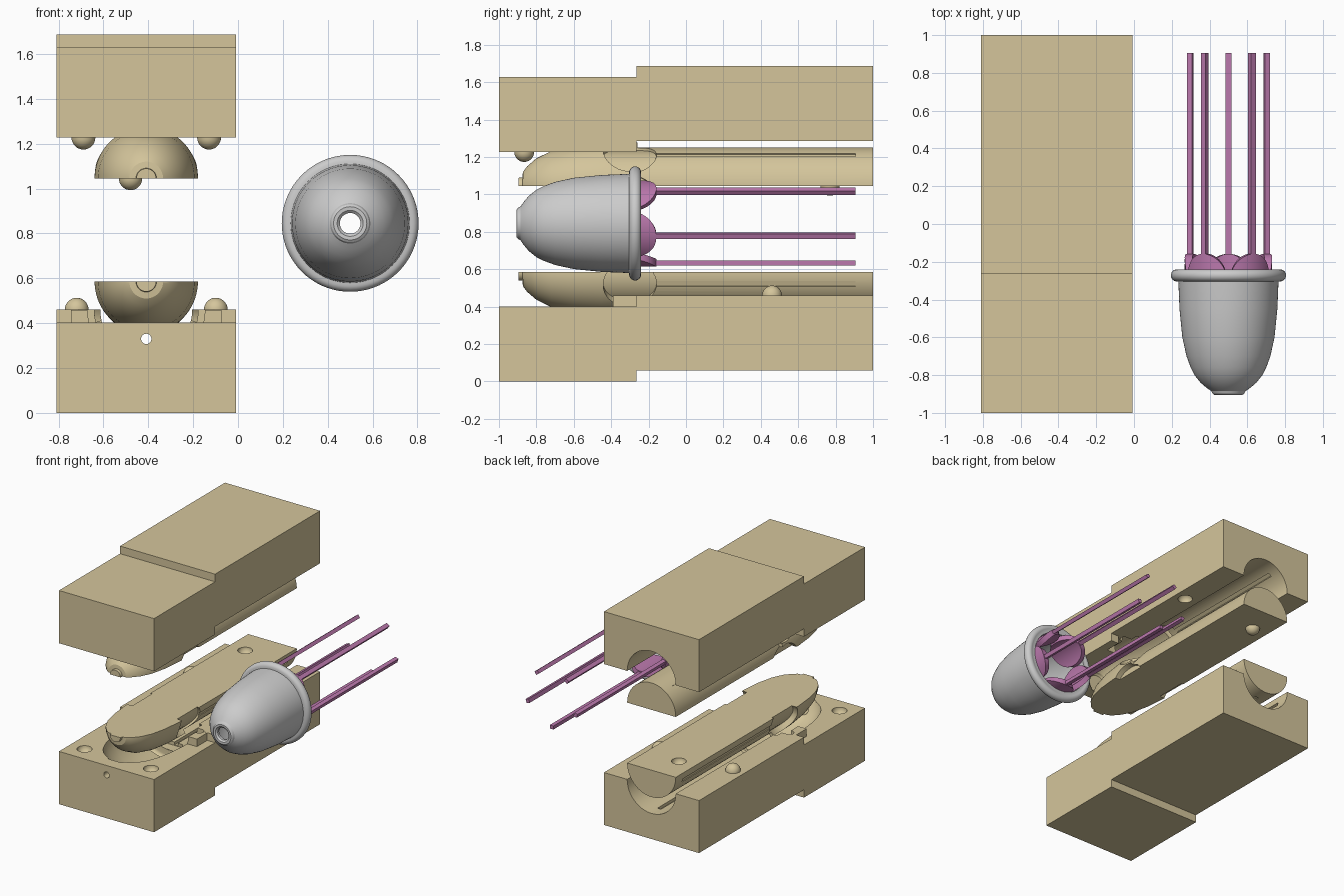
import bpy, bmesh, math
from mathutils import Vector, Matrix

if "Cube" in bpy.data.objects:
    bpy.data.objects.remove(bpy.data.objects["Cube"])

CX = -0.409          # mould axis
BX = 0.50            # bell axis


def material(name, rgb):
    m = bpy.data.materials.new(name)
    m.diffuse_color = (*rgb, 1)
    m.use_nodes = True
    m.node_tree.nodes["Principled BSDF"].inputs["Base Color"].default_value = m.diffuse_color
    return m


TAN = material("tan", (0.66, 0.56, 0.33))
PURPLE = material("purple", (0.50, 0.19, 0.42))


def finish(bm, name, offset, mat=None):
    bmesh.ops.remove_doubles(bm, verts=bm.verts, dist=1e-5)
    bmesh.ops.recalc_face_normals(bm, faces=bm.faces)
    bmesh.ops.translate(bm, verts=bm.verts, vec=Vector(offset))
    me = bpy.data.meshes.new(name)
    bm.to_mesh(me)
    bm.free()
    ob = bpy.data.objects.new(name, me)
    bpy.context.collection.objects.link(ob)
    if mat:
        me.materials.append(mat)
    return ob


def revolve(name, profile, offset, closed=False, mat=None, steps=72):
    """Spin a (y, radius) profile about the y axis."""
    bm = bmesh.new()
    vs = [bm.verts.new((r, y, 0)) for y, r in profile]
    es = [bm.edges.new(p) for p in zip(vs, vs[1:])]
    if closed:
        es.append(bm.edges.new((vs[-1], vs[0])))
    bmesh.ops.spin(bm, geom=vs + es, cent=(0, 0, 0), axis=(0, 1, 0),
                   angle=2 * math.pi, steps=steps)
    return finish(bm, name, offset, mat)


def add_box(bm, lo, hi, rot=None):
    lo, hi = Vector(lo), Vector(hi)
    m = Matrix.Translation((lo + hi) / 2) @ Matrix.Diagonal((*(hi - lo), 1))
    bmesh.ops.create_cube(bm, size=1, matrix=(rot @ m) if rot else m)


def box(name, lo, hi):
    bm = bmesh.new()
    add_box(bm, lo, hi)
    return finish(bm, name, (0, 0, 0))


def ball(pos, r):
    bm = bmesh.new()
    bmesh.ops.create_uvsphere(bm, u_segments=32, v_segments=18, radius=r)
    return finish(bm, "ball", pos)


def boolean(ob, cutter, op='DIFFERENCE', self_cut=False):
    mod = ob.modifiers.new("b", 'BOOLEAN')
    mod.operation, mod.object, mod.solver = op, cutter, 'EXACT'
    mod.use_self = self_cut
    bpy.context.view_layer.objects.active = ob
    bpy.ops.object.modifier_apply(modifier=mod.name)
    bpy.data.objects.remove(cutter)


def tentacles(name, offset, r_out, mat=None):
    """Five rounded pads on a cylinder, each with a long thin rod."""
    bm = bmesh.new()
    rows, cols, yc, half = 20, 10, -0.30, 0.142
    for k in range(5):
        a0 = math.radians(-90 + 72 * k)
        layers = []
        for r in (0.19, r_out):
            grid = []
            for i in range(rows + 1):
                t = math.pi * (0.01 + 0.98 * i / rows)
                w = math.radians(34) * math.sin(t)
                grid.append([bm.verts.new((r * math.cos(a0 + w * (2 * j / cols - 1)),
                                           yc - half * math.cos(t),
                                           r * math.sin(a0 + w * (2 * j / cols - 1))))
                             for j in range(cols + 1)])
            for i in range(rows):
                for j in range(cols):
                    bm.faces.new((grid[i][j], grid[i][j + 1],
                                  grid[i + 1][j + 1], grid[i + 1][j]))
            layers.append(grid[0] + [g[-1] for g in grid[1:-1]]
                          + grid[-1][::-1] + [g[0] for g in grid[-2:0:-1]])
        a, b = layers
        for i in range(len(a)):
            j = (i + 1) % len(a)
            bm.faces.new((a[i], a[j], b[j], b[i]))
        add_box(bm, (0.199, -0.20, -0.015), (0.226, 0.905, 0.015),
                Matrix.Rotation(-a0, 4, 'Y'))
    return finish(bm, name, offset, mat)


# Shared profiles (y, radius)
inner = [(-0.875, 0.046), (-0.872, 0.075), (-0.85, 0.105), (-0.80, 0.148), (-0.72, 0.187),
         (-0.60, 0.215), (-0.45, 0.23), (-0.26, 0.233)]
outer = [(-0.897, 0.05), (-0.904, 0.058), (-0.905, 0.074), (-0.898, 0.084), (-0.885, 0.09),
         (-0.868, 0.115), (-0.84, 0.148), (-0.80, 0.18), (-0.76, 0.2), (-0.70, 0.222),
         (-0.60, 0.244), (-0.45, 0.259), (-0.305, 0.265)]
rim = [(-0.272 - 0.032 * math.cos(t), 0.273 + 0.032 * math.sin(t))
       for t in [math.pi * i / 12 for i in range(15)]]

# Bell with rim and nose hole
bell = revolve("bell", inner + [(-0.243, 0.235)] + (outer + rim)[::-1] + [(-0.893, 0.046)],
               (BX, 0, 0.845), closed=True)
parts = [bell, tentacles("tentacles", (BX, 0, 0.845), 0.2315, PURPLE)]

# Core halves, one above and one below the split plane
for name, z, s in (("lower_core", 0.585, -1), ("upper_core", 1.045, 1)):
    core = revolve(name, [(-0.895, 0), (-0.895, 0.044)] + inner
                   + [(-0.258, 0.205), (1.0, 0.205), (1.0, 0)], (CX, 0, z), mat=TAN)
    lo, hi = sorted((z, z - s * 0.6))
    boolean(core, box("half", (CX - 0.6, -1.2, lo), (CX + 0.6, 1.2, hi)))
    boolean(core, tentacles("groove", (CX, 0, z), 0.25), self_cut=True)
    boolean(core, ball((CX - 0.07, 0.77, z), 0.052),
            'UNION' if s > 0 else 'DIFFERENCE')
    parts.append(core)

# Mould halves: the same stepped block with opposite cavities
step = [(-1, 0), (-0.265, 0), (-0.265, 0.06), (1, 0.06),
        (1, 0.46), (-0.265, 0.46), (-0.265, 0.402), (-1, 0.402)]
for name, z0, axis, s in (("lower_mould", 0, 0.46, -1), ("upper_mould", 1.227, 1.287, 1)):
    bm = bmesh.new()
    if s > 0:
        pts = [(y, z) for y, z in step]
    else:
        pts = step
    f = bm.faces.new([bm.verts.new((-0.81, y, z)) for y, z in pts])
    ext = bmesh.ops.extrude_face_region(bm, geom=[f])
    bmesh.ops.translate(bm, vec=(0.802, 0, 0),
                        verts=[v for v in ext['geom'] if isinstance(v, bmesh.types.BMVert)])
    mould = finish(bm, name, (0, 0, z0), TAN)
    # shut-off bosses beside the rim, matching pockets above
    for d in (-1, 1):
        xa, xb = sorted((CX + d * 0.22, CX + d * 0.335))
        if s < 0:
            boolean(mould, box("boss", (xa, -0.39, 0.35), (xb, -0.25, 0.4595)), 'UNION')
        else:
            boolean(mould, box("pocket", (xa, -0.39, 1.15), (xb, -0.26, 1.2875)))
    # bell cavity with core channel
    boolean(mould, revolve("cavity", [(-0.905, 0)] + outer[2:] + rim[:-2]
                           + [(-0.24, 0.205), (1.1, 0.205), (1.1, 0)], (CX, 0, axis)))
    boolean(mould, tentacles("groove", (CX, 0, axis), 0.2315), self_cut=True)
    # alignment balls and sockets
    front_z, rear_z = (0.402, 0.46) if s < 0 else (1.227, 1.287)
    for d in (-1, 1):
        boolean(mould, ball((CX + d * 0.28, -0.865, front_z), 0.053),
                'UNION' if s > 0 else 'DIFFERENCE')
        boolean(mould, ball((CX + d * 0.31, 0.46, rear_z), 0.053),
                'UNION' if s < 0 else 'DIFFERENCE')
    # filling hole through the front
    if s < 0:
        boolean(mould, revolve("vent", [(-1.1, 0), (-1.1, 0.023), (-0.75, 0.023), (-0.75, 0)],
                               (CX, 0, 0.33), steps=24))
    parts.append(mould)

# Smooth curved surfaces, keep edges crisp
bpy.ops.object.select_all(action='DESELECT')
for ob in parts:
    ob.select_set(True)
    bpy.context.view_layer.objects.active = ob
bpy.ops.object.shade_smooth_by_angle(angle=math.radians(30))
